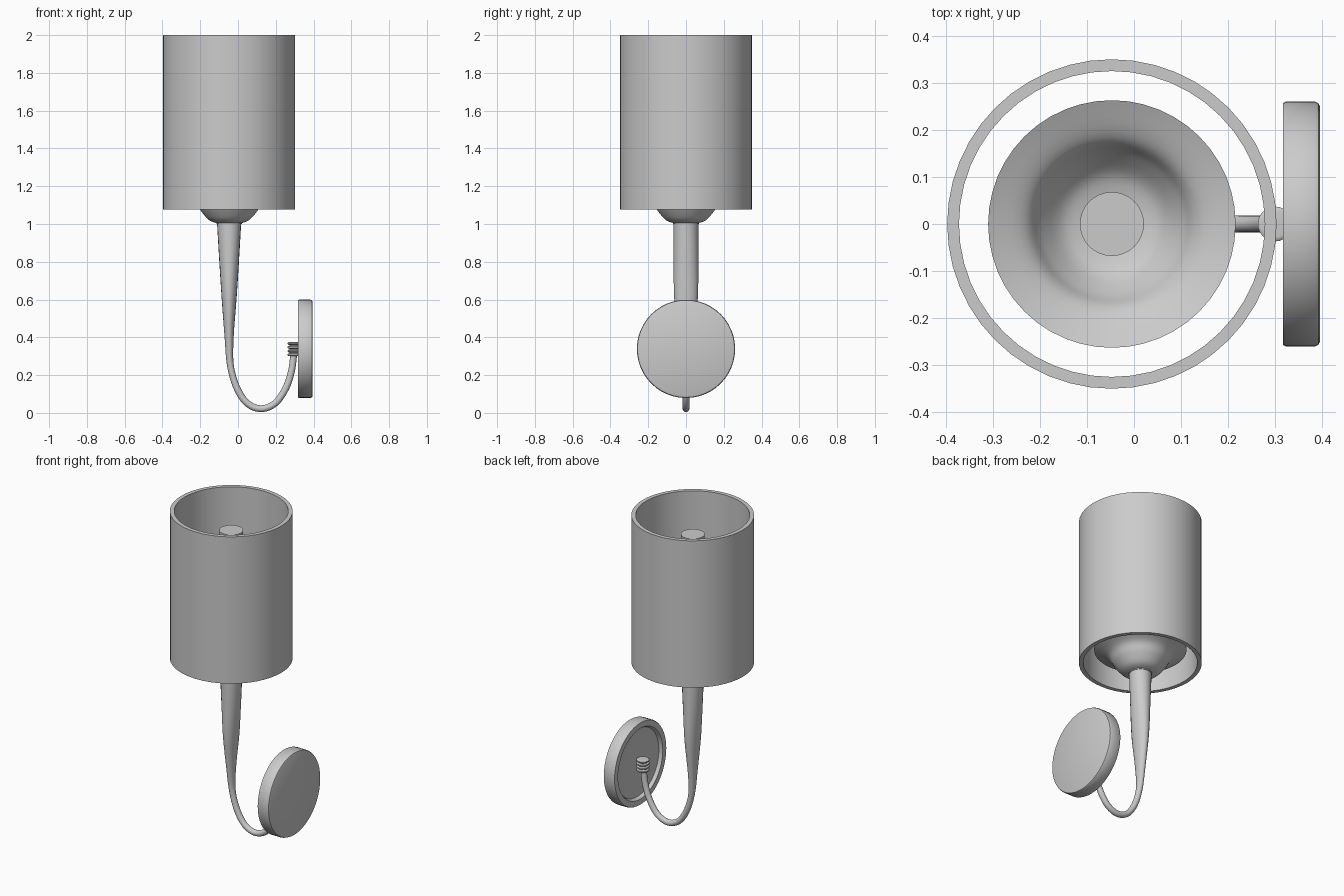
import bpy, bmesh, math
from mathutils import Vector, Matrix

if "Cube" in bpy.data.objects:
    bpy.data.objects.remove(bpy.data.objects["Cube"])

CX = -0.047  # axis of shade, candle and stem


def finish(name, bm, angle=35):
    bmesh.ops.remove_doubles(bm, verts=bm.verts, dist=1e-5)
    bmesh.ops.recalc_face_normals(bm, faces=bm.faces)
    me = bpy.data.meshes.new(name)
    bm.to_mesh(me)
    bm.free()
    ob = bpy.data.objects.new(name, me)
    bpy.context.collection.objects.link(ob)
    bpy.ops.object.select_all(action='DESELECT')
    ob.select_set(True)
    bpy.context.view_layer.objects.active = ob
    bpy.ops.object.shade_smooth_by_angle(angle=math.radians(angle))
    return ob


def lathe(name, profile, origin, sides=48, closed=False, rot=None):
    """Spin a (radius, height) profile round z, then place it."""
    bm = bmesh.new()
    vs = [bm.verts.new((r, 0, z)) for r, z in profile]
    es = [bm.edges.new(p) for p in zip(vs, vs[1:])]
    if closed:
        es.append(bm.edges.new((vs[-1], vs[0])))
    bmesh.ops.spin(bm, geom=vs + es, cent=(0, 0, 0), axis=(0, 0, 1),
                   angle=2 * math.pi, steps=sides, use_duplicate=False)
    m = Matrix.Translation(origin) @ (rot or Matrix())
    bmesh.ops.transform(bm, matrix=m, verts=bm.verts)
    return finish(name, bm)


def spline(keys, steps=6):
    """Catmull-Rom interpolation through tuples of numbers."""
    ks = [Vector(k) for k in keys]
    ks = [2 * ks[0] - ks[1]] + ks + [2 * ks[-1] - ks[-2]]
    out = []
    for a, b, c, d in zip(ks, ks[1:], ks[2:], ks[3:]):
        for i in range(steps):
            t = i / steps
            out.append(0.5 * (2 * b + (c - a) * t + (2 * a - 5 * b + 4 * c - d) * t * t
                              + (3 * b - a - 3 * c + d) * t ** 3))
    return out + [ks[-2]]


# Open drum shade
lathe("shade", [(0.35, 1.077), (0.35, 2.0), (0.325, 2.0), (0.325, 1.077)],
      (CX, 0, 0), closed=True)

# Flared drip bowl, with a thin wall
inner = [tuple(p) for p in spline([(0.05, 1.008), (0.105, 1.028), (0.15, 1.078),
                                   (0.185, 1.13), (0.263, 1.17)], 5)]
outer = [(r, z - 0.008) for r, z in inner]
lathe("drip_bowl", [(0, 1.008)] + inner + outer[::-1] + [(0, 1.0)], (CX, 0, 0))

# Candle tube
lathe("candle", [(0, 1.0), (0.068, 1.0), (0.068, 1.88), (0, 1.88)], (CX, 0, 0), 32)

# Stem and hooked arm: (x, z, in-plane radius, y radius) along the path
path = spline([(CX, 1.005, 0.064, 0.065), (CX, 0.8, 0.052, 0.065),
               (CX, 0.6, 0.039, 0.062), (CX, 0.4, 0.024, 0.038),
               (-0.04, 0.25, 0.018, 0.021), (-0.005, 0.13, 0.018, 0.019),
               (0.05, 0.05, 0.018, 0.018), (0.122, 0.022, 0.018, 0.018),
               (0.195, 0.05, 0.018, 0.018), (0.25, 0.125, 0.018, 0.018),
               (0.283, 0.22, 0.018, 0.018), (0.297, 0.33, 0.018, 0.018)])
bm = bmesh.new()
N = 20
rings = []
for i, p in enumerate(path):
    a, b = path[max(i - 1, 0)], path[min(i + 1, len(path) - 1)]
    d = Vector((b[0] - a[0], b[1] - a[1])).normalized()
    ring = []
    for k in range(N):
        t = 2 * math.pi * k / N
        s = p[2] * math.cos(t)
        ring.append(bm.verts.new((p[0] - d.y * s, p[3] * math.sin(t), p[1] + d.x * s)))
    rings.append(ring)
for r0, r1 in zip(rings, rings[1:]):
    for k in range(N):
        bm.faces.new((r0[k], r0[(k + 1) % N], r1[(k + 1) % N], r1[k]))
bm.faces.new(rings[0])
bm.faces.new(rings[-1])
finish("stem_arm", bm)

# Ribbed collar at the end of the arm
prof = [(0, 0.3)]
for i in range(4):
    z = 0.3 + i * 0.02
    prof += [(0.032, z), (0.037, z + 0.004), (0.037, z + 0.011), (0.032, z + 0.015),
             (0.028, z + 0.0155)]
    if i < 3:
        prof.append((0.028, z + 0.0195))
prof.append((0, 0.3755))
lathe("collar", prof, (0.3, 0, 0), 24)

# Round wall plate, dished on the side facing the arm
lathe("wall_plate", [(0, 0), (0.25, 0), (0.257, 0.003), (0.26, 0.01), (0.26, 0.073),
                     (0.257, 0.078), (0.222, 0.078), (0.216, 0.07), (0.212, 0.058),
                     (0.16, 0.05), (0.1, 0.047), (0, 0.046)],
      (0.395, 0, 0.339), 48, rot=Matrix.Rotation(-math.pi / 2, 4, 'Y'))
